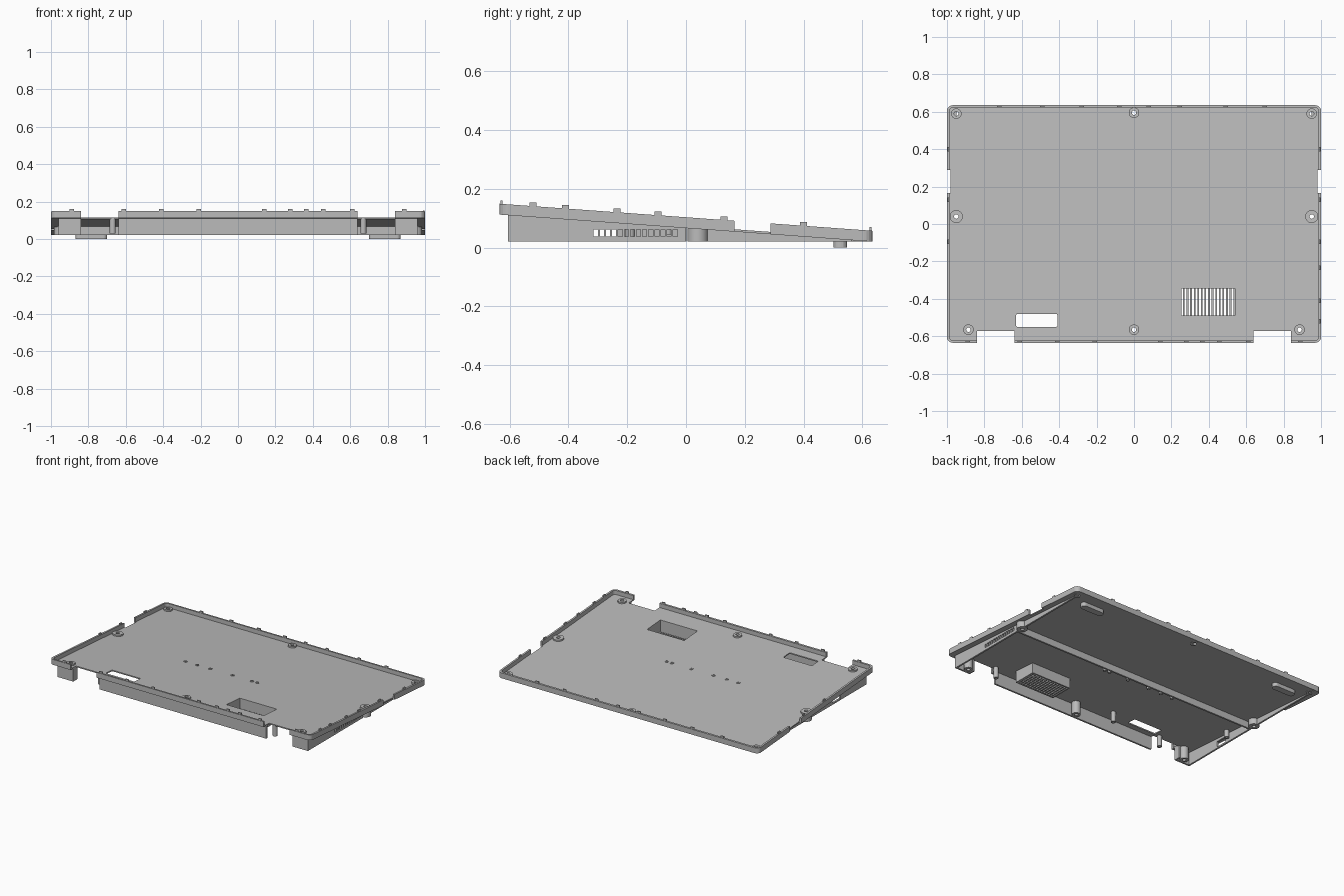
import bpy, bmesh, math

old = bpy.data.objects.get("Cube")
if old:
    bpy.data.objects.remove(old, do_unlink=True)

grey = bpy.data.materials.new("mid grey plastic")
grey.use_nodes = True
grey.diffuse_color = (0.5, 0.5, 0.5, 1)
grey.node_tree.nodes["Principled BSDF"].inputs["Base Color"].default_value = (0.5, 0.5, 0.5, 1)

BASE = 0.02      # level of the lower edges
FLOOR = 0.008    # tray floor thickness
RIM = 0.037      # tray height
HX, HY = 1.0, 0.635


def under(y):
    """Height of the sloping underside of the tray."""
    return 0.112 - 0.0725 * (y + HY)


def finish(name, bm, smooth=False):
    bmesh.ops.recalc_face_normals(bm, faces=bm.faces[:])
    mesh = bpy.data.meshes.new(name)
    bm.to_mesh(mesh)
    bm.free()
    mesh.materials.append(grey)
    ob = bpy.data.objects.new(name, mesh)
    bpy.context.collection.objects.link(ob)
    if smooth:
        bpy.ops.object.select_all(action='DESELECT')
        ob.select_set(True)
        bpy.context.view_layer.objects.active = ob
        bpy.ops.object.shade_smooth_by_angle(angle=math.radians(35))
    return ob


def box(name, x0, x1, y0, y1, z0, z1, radius=0):
    """Box, optionally with rounded vertical edges."""
    bm = bmesh.new()
    bmesh.ops.create_cube(bm, size=1)
    for v in bm.verts:
        v.co.x = x1 if v.co.x > 0 else x0
        v.co.y = y1 if v.co.y > 0 else y0
        v.co.z = z1 if v.co.z > 0 else z0
    if radius:
        upright = [e for e in bm.edges if abs(e.verts[0].co.z - e.verts[1].co.z) > 1e-6]
        bmesh.ops.bevel(bm, geom=upright, offset=radius, segments=5, affect='EDGES', profile=0.5)
    return finish(name, bm)


def wall(name, x0, x1, y0, y1):
    """Wall from the base level up into the sloping floor."""
    ob = box(name, x0, x1, y0, y1, 0, 1)
    for v in ob.data.vertices:
        v.co.z = under(v.co.y) + 0.003 if v.co.z > 0.5 else BASE
    return ob


def tube(name, x, y, r, hole, z0, lift, sides=20):
    """Boss from z0 to a little above the underside, with a bore."""
    bm = bmesh.new()
    rings = []
    for rad, top in ((r, 0), (r, 1), (hole, 1), (hole, 0)):
        ring = []
        for i in range(sides):
            a = math.tau * i / sides
            py = y + rad * math.sin(a)
            ring.append(bm.verts.new((x + rad * math.cos(a), py, under(py) + lift if top else z0)))
        rings.append(ring)
    for k in range(4):
        a, b = rings[k], rings[(k + 1) % 4]
        for i in range(sides):
            j = (i + 1) % sides
            bm.faces.new((a[i], a[j], b[j], b[i]))
    return finish(name, bm, True)


def drill(x, y, z, r, depth, sideways=False):
    bm = bmesh.new()
    bmesh.ops.create_cone(bm, cap_ends=True, segments=20, radius1=r, radius2=r, depth=depth)
    for v in bm.verts:
        c = v.co.copy()
        v.co = (x + c.z, y + c.y, z + c.x) if sideways else (x + c.x, y + c.y, z + c.z)
    return finish("cutter", bm)


def cut(ob, cutter):
    cutter.hide_render = True
    mod = ob.modifiers.new("cut", 'BOOLEAN')
    mod.operation = 'DIFFERENCE'
    mod.solver = 'EXACT'
    mod.object = cutter
    bpy.context.view_layer.objects.active = ob
    bpy.ops.object.modifier_apply(modifier=mod.name)
    bpy.data.objects.remove(cutter, do_unlink=True)


def slot(ob, x0, x1, y0, y1, z0=-1, z1=1):
    cut(ob, box("cutter", x0, x1, y0, y1, z0, z1))


# Tray: rounded shell, cut flat and then sloped
bosses = [(s * x, y) for x, y in ((0.95, 0.59), (0.95, 0.04), (0.885, -0.565)) for s in (-1, 1)]
bosses += [(0, 0.595), (0, -0.565)]
tray = box("tray", -HX, HX, -HY, HY, 0, RIM, 0.03)
cut(tray, box("cutter", -HX + 0.013, HX - 0.013, -HY + 0.013, HY - 0.013, FLOOR, 1, 0.02))
for s in (-1, 1):
    slot(tray, *sorted((s * 0.64, s * 0.84)), -1, -0.572)          # hinge openings
    slot(tray, *sorted((s * 0.982, s * 1.1)), 0.165, 0.288)        # side notches
cut(tray, box("cutter", -0.63, -0.41, -0.55, -0.48, -1, 1, 0.008))  # window
slot(tray, 0.255, 0.54, -0.49, -0.345)                             # vent well
for x, y in bosses:
    cut(tray, drill(x, y, 0, 0.018, 0.05))
for v in tray.data.vertices:
    v.co.z += under(v.co.y)

# Screw bosses and small posts
for x, y in bosses:
    r = 0.035 if abs(y) < 0.1 else 0.028
    tube("screw_boss", x, y, r, 0.012, BASE, FLOOR + 0.01)
for x in (-0.36, -0.27, -0.17, 0, 0.15, 0.19):
    tube("board_post", x, -0.06, 0.012, 0.005, 0.045, FLOOR + 0.004, 12)
for x, y in ((-0.67, -0.55), (0.67, -0.55), (-0.25, -0.5), (-0.92, -0.19)):
    tube("support_post", x, y, 0.016, 0.006, 0.03, 0.003, 12)

# Skirt under the tray
wall("front_skirt", -0.64, 0.64, -0.605, -0.593)
wall("cross_rib", -0.95, 0.95, -0.01, 0.002)
for s, side in ((-1, "right"), (1, "left")):
    wall(side + "_front_corner", *sorted((s * 0.84, s * 0.96)), -0.605, -0.593)
    wall(side + "_corner_return", *sorted((s * 0.84, s * 0.852)), -0.594, -0.56)
    wall(side + "_rear_skirt", *sorted((s * 0.948, s * 0.96)), 0.07, 0.625)
    skirt = wall(side + "_skirt", *sorted((s * 0.948, s * 0.96)), -0.594, 0.0)
    if s > 0:
        for i in range(14):                      # cooling slots
            y = -0.314 + i * 0.0208
            slot(skirt, 0.9, 1, y, y + 0.014, 0.037, 0.062)
    else:
        slot(skirt, -1, -0.9, -0.32, -0.235, 0.03, 0.068)          # port
        cut(skirt, drill(-0.955, -0.5, 0.065, 0.017, 0.1, True))   # power socket
    # Foot pads
    box(side + "_foot", *sorted((s * 0.7, s * 0.87)), 0.502, 0.548, 0, 0.029, 0.02)

# Vent well with slatted bottom
for x in (0.245, 0.54):
    wall("vent_side", x, x + 0.01, -0.5, -0.335)
for y in (-0.5, -0.345):
    wall("vent_end", 0.25, 0.545, y, y + 0.01)
for i in range(15):
    x = 0.262 + i * 0.0192
    box("vent_slat", x, x + 0.009, -0.495, -0.34, BASE, BASE + 0.008)


# Clips along the rim
def clip(x, y, along_x):
    dx, dy = (0.012, 0.004) if along_x else (0.004, 0.012)
    z = under(y) + RIM
    box("rim_clip", x - dx, x + dx, y - dy, y + dy, z - 0.006, z + 0.012)


for x in (-0.89, -0.61, -0.41, -0.21, 0.14, 0.28, 0.365, 0.455, 0.61, 0.89):
    clip(x, -0.628, True)
for x in (-0.72, -0.49, -0.28, -0.08, 0.08, 0.245, 0.49, 0.7):
    clip(x, 0.628, True)
for y in (-0.52, -0.41, -0.235, -0.095, 0.13, 0.4):
    clip(0.992, y, False)
for y in (-0.095, 0.13, 0.4):
    clip(-0.992, y, False)
